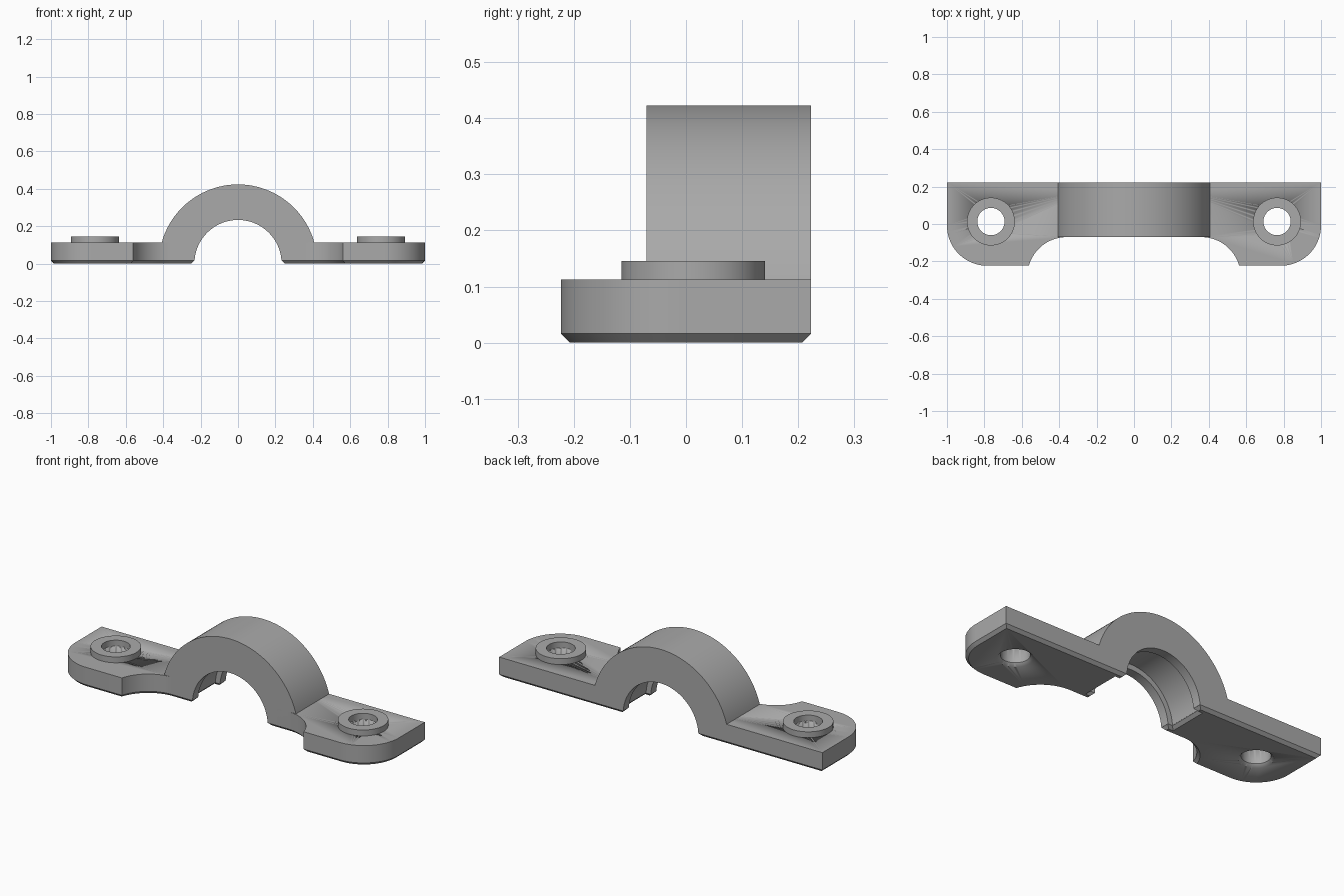
import bpy, bmesh
from math import sin, cos, pi, radians

if "Cube" in bpy.data.objects:
    bpy.data.objects.remove(bpy.data.objects["Cube"])

BACK, FRONT, ARCH_FRONT = 0.223, -0.223, -0.07
TOP, CHAMFER = 0.113, 0.016
INNER, GROOVE, OUTER = 0.233, 0.262, 0.423
GROOVE_Y = (-0.02, 0.173)
HOLE = (0.765, 0.013)

grey = bpy.data.materials.new("plain grey")
grey.use_nodes = True
grey.diffuse_color = (0.4, 0.4, 0.4, 1)
grey.node_tree.nodes["Principled BSDF"].inputs["Base Color"].default_value = (0.4, 0.4, 0.4, 1)


def finish(name, bm):
    bmesh.ops.recalc_face_normals(bm, faces=bm.faces[:])
    mesh = bpy.data.meshes.new(name)
    bm.to_mesh(mesh)
    bm.free()
    mesh.materials.append(grey)
    obj = bpy.data.objects.new(name, mesh)
    bpy.context.collection.objects.link(obj)
    bpy.ops.object.select_all(action="DESELECT")
    obj.select_set(True)
    bpy.context.view_layer.objects.active = obj
    bpy.ops.object.shade_smooth_by_angle(angle=radians(30))
    return obj


def arc(cx, cy, r, start, end, steps=20):
    angles = [radians(start + (end - start) * i / steps) for i in range(steps + 1)]
    return [(cx + r * cos(a), cy + r * sin(a)) for a in angles]


def lathe(name, profile, centre, steps=64):
    """Turn a closed (radius, height) profile about a vertical axis."""
    bm = bmesh.new()
    verts = [bm.verts.new((centre[0] + r, centre[1], z)) for r, z in profile]
    edges = [bm.edges.new((verts[i - 1], verts[i])) for i in range(len(verts))]
    bmesh.ops.spin(bm, geom=verts + edges, cent=(*centre, 0), axis=(0, 0, 1),
                   angle=2 * pi, steps=steps, use_merge=True)
    bmesh.ops.remove_doubles(bm, verts=bm.verts[:], dist=1e-5)
    return finish(name, bm)


def mirror(obj):
    obj.modifiers.new("Mirror", "MIRROR").use_mirror_merge = False


# Mounting plate: rounded outer corner, scooped front edge, notched inner edge
outline = [(INNER, BACK), (INNER, GROOVE_Y[1]), (GROOVE, GROOVE_Y[1]),
           (GROOVE, GROOVE_Y[0]), (INNER, GROOVE_Y[0]), (INNER, ARCH_FRONT)]
outline += arc(0.36, -0.28, 0.21, 90, 15.75)
outline += arc(0.785, FRONT + 0.215, 0.215, -90, 0)
outline += [(1, BACK)]
bm = bmesh.new()
bottom = bm.faces.new([bm.verts.new((x, y, CHAMFER)) for x, y in outline])
bottom.normal_update()
if bottom.normal.z > 0:
    bottom.normal_flip()
top = bmesh.ops.extrude_face_region(bm, geom=[bottom], use_keep_orig=True)["geom"]
for v in top:
    if isinstance(v, bmesh.types.BMVert):
        v.co.z = TOP
bmesh.ops.recalc_face_normals(bm, faces=bm.faces[:])
bmesh.ops.inset_region(bm, faces=[bottom], thickness=CHAMFER, use_even_offset=True)
for v in bottom.verts:
    v.co.z = 0
plate = finish("mounting_plates", bm)

# Screw hole with a chamfered mouth underneath
cutter = lathe("hole_cutter", [(0, -0.02), (0.107, -0.02), (0.073, CHAMFER),
                               (0.073, 0.2), (0, 0.2)], HOLE)
cutter.hide_render = True
cutter.hide_set(True)
cut = plate.modifiers.new("Hole", "BOOLEAN")
cut.operation, cut.solver, cut.object = "DIFFERENCE", "EXACT", cutter
mirror(plate)

# Raised rings around the holes
mirror(lathe("hole_rings", [(0.073, TOP - 0.01), (0.128, TOP - 0.01),
                            (0.128, 0.146), (0.073, 0.146)], HOLE))

# Arch with a shallow groove round its inside
section = [(OUTER, ARCH_FRONT), (INNER, ARCH_FRONT), (INNER, GROOVE_Y[0]),
           (GROOVE, GROOVE_Y[0]), (GROOVE, GROOVE_Y[1]), (INNER, GROOVE_Y[1]),
           (INNER, BACK), (OUTER, BACK)]
start = CHAMFER / INNER
bm = bmesh.new()
verts = [bm.verts.new((r * cos(start), y, r * sin(start))) for r, y in section]
face = bm.faces.new(verts)
spun = bmesh.ops.spin(bm, geom=[face], cent=(0, 0, 0), axis=(0, -1, 0),
                      angle=pi - 2 * start, steps=64, use_duplicate=False)
finish("arch", bm)
